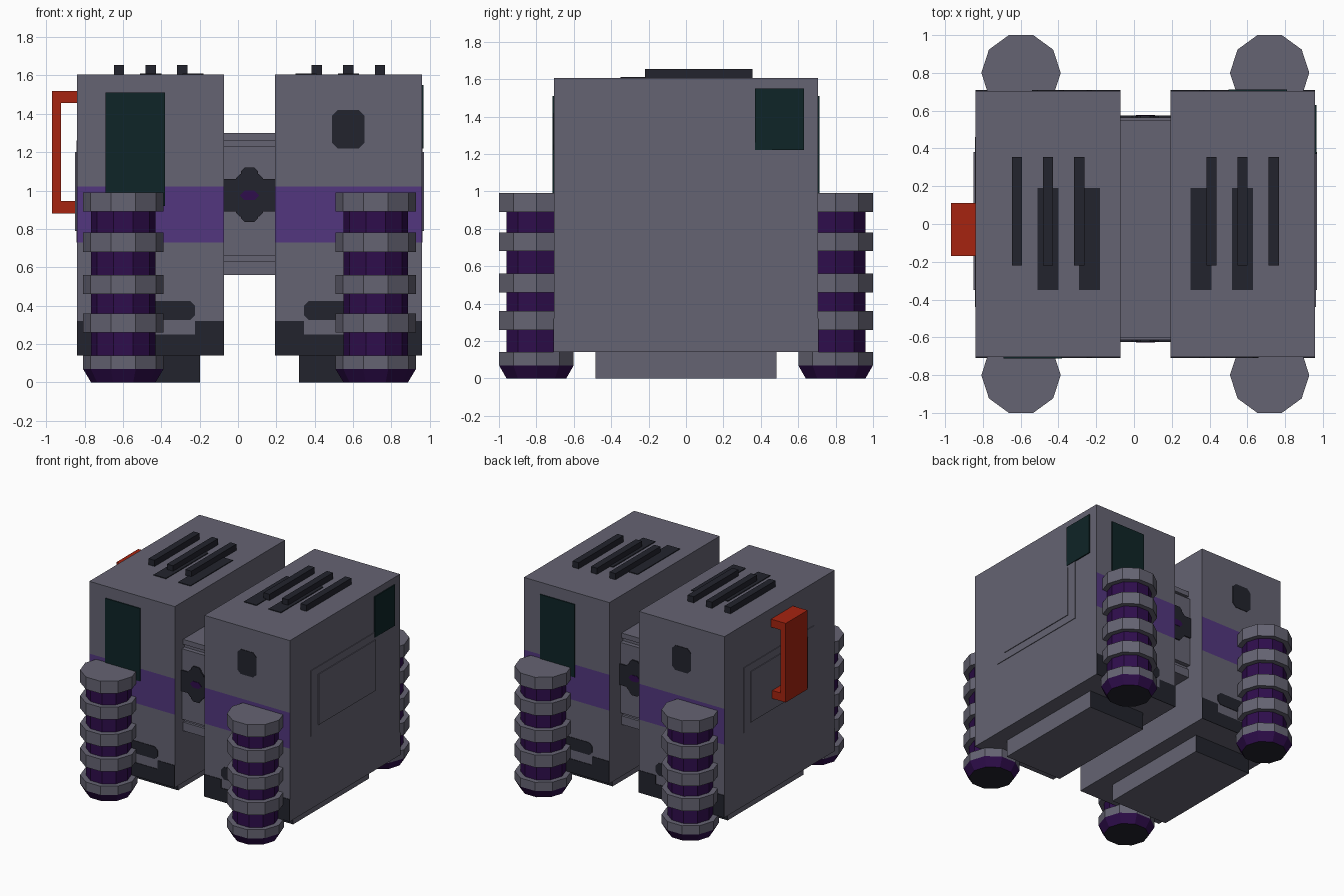
import bpy, bmesh, math
from mathutils import Vector

cube = bpy.data.objects.get("Cube")
if cube:
    bpy.data.objects.remove(cube)


def material(name, rgb):
    m = bpy.data.materials.new(name)
    m.use_nodes = True
    m.diffuse_color = (*rgb, 1)
    m.node_tree.nodes["Principled BSDF"].inputs["Base Color"].default_value = (*rgb, 1)
    return m


GRAY = material("warm gray", (0.130, 0.126, 0.170))
DARK = material("charcoal", (0.016, 0.017, 0.026))
BAND = material("band purple", (0.085, 0.037, 0.210))
DEEP = material("deep purple", (0.028, 0.004, 0.072))
GLASS = material("dark teal glass", (0.0045, 0.018, 0.020))
RED = material("handle red", (0.380, 0.017, 0.005))

MID = 0.06      # x of the centre line between the two towers
HALF = 0.515    # tower offset from the centre line
FACE = 0.705    # y of the tower fronts


def finish(bm, name, *mats):
    bmesh.ops.recalc_face_normals(bm, faces=bm.faces)
    me = bpy.data.meshes.new(name)
    bm.to_mesh(me)
    bm.free()
    for m in mats:
        me.materials.append(m)
    ob = bpy.data.objects.new(name, me)
    bpy.context.scene.collection.objects.link(ob)
    return ob


def box_mesh(x, y, z):
    bm = bmesh.new()
    bmesh.ops.create_cube(bm, size=1)
    for v in bm.verts:
        v.co = Vector([(a + b) / 2 + c * (b - a) for (a, b), c in zip((x, y, z), v.co)])
    return bm


def box(name, mat, x, y, z):
    return finish(box_mesh(x, y, z), name, mat)


def plate(name, mat, x, z, y, cut=0, thick=0.008):
    """Thin upright plate with chamfered corners, standing out from y."""
    (a, b), (c, d) = sorted(x), z
    pts = [(a + cut, c), (b - cut, c), (b, c + cut), (b, d - cut),
           (b - cut, d), (a + cut, d), (a, d - cut), (a, c + cut)]
    if not cut:
        pts = [(a, c), (b, c), (b, d), (a, d)]
    bm = bmesh.new()
    face = bm.faces.new([bm.verts.new((px, y, pz)) for px, pz in pts])
    out = bmesh.ops.extrude_face_region(bm, geom=[face])["geom"]
    shift = math.copysign(thick, y)
    for v in out:
        if isinstance(v, bmesh.types.BMVert):
            v.co.y += shift
    return finish(bm, name, mat)


def pillar(name, x, y):
    """Ten-sided ribbed column: rings, recessed cores and a tapered foot."""
    wide, core = 0.21, 0.168
    prof = [(core, 0), (wide, 0.07), (wide, 0.14)]
    for low, high in ((0.26, 0.36), (0.46, 0.56), (0.68, 0.78), (0.89, 0.99)):
        prof += [(core, prof[-1][1]), (core, low), (wide, low), (wide, high)]
    bm = bmesh.new()
    rings = [[bm.verts.new((x + r * math.cos(k * math.tau / 10),
                            y + r * math.sin(k * math.tau / 10), z))
              for k in range(10)] for r, z in prof]
    for i, (lo, hi) in enumerate(zip(rings, rings[1:])):
        purple = i == 0 or prof[i][0] == prof[i + 1][0] == core
        for k in range(10):
            f = bm.faces.new((lo[k], lo[k - 1], hi[k - 1], hi[k]))
            f.material_index = int(purple)
    bm.faces.new(rings[0]).material_index = 2
    bm.faces.new(rings[-1])
    return finish(bm, name, GRAY, DEEP, DARK)


# Towers with a purple band cut into the front and back faces
for s, side in ((-1, "right"), (1, "left")):
    cx = MID + s * HALF
    bm = box_mesh((cx - 0.383, cx + 0.383), (-FACE, FACE), (0.14, 1.605))
    for z in (0.73, 1.02):
        bmesh.ops.bisect_plane(bm, geom=bm.verts[:] + bm.edges[:] + bm.faces[:],
                               plane_co=(0, 0, z), plane_no=(0, 0, 1))
    bm.normal_update()
    for f in bm.faces:
        if abs(f.normal.y) > 0.9 and 0.73 < f.calc_center_median().z < 1.02:
            f.material_index = 1
    finish(bm, side + "_tower", GRAY, BAND)

    # Foot block with dark ends
    bm = box_mesh((cx - 0.258, cx + 0.258), (-0.485, 0.485), (0, 0.15))
    bm.normal_update()
    for f in bm.faces:
        f.material_index = int(abs(f.normal.y) > 0.9)
    finish(bm, side + "_foot", GRAY, DARK)

    # Layered outer side panel
    wall = cx + s * 0.383
    box(side + "_side_panel", GRAY, sorted((wall - s * 0.01, wall + s * 0.005)),
        (-0.44, 0.46), (0.73, 1.26))
    box(side + "_side_panel_inner", GRAY, sorted((wall, wall + s * 0.011)),
        (-0.35, 0.38), (0.79, 1.20))

    # Roof vents: three raised bars and flat dark strips
    for k, dx in enumerate((-0.165, 0, 0.165)):
        box(f"{side}_vent_bar_{k}", DARK, (cx + dx - 0.027, cx + dx + 0.027),
            (-0.22, 0.355), (1.6, 1.655))
    box(side + "_vent_strip_middle", DARK, (cx - 0.055, cx + 0.055),
        (-0.35, 0.19), (1.6, 1.611))
    edges = [cx - s * d for d in (0.165, 0.275)]
    box(side + "_vent_strip_inner", DARK, sorted(edges), (-0.35, 0.19), (1.6, 1.611))

    # Dark trim low on the front and back
    for y, end in ((-FACE, "front"), (FACE, "back")):
        tag = f"{side}_{end}"
        plate(tag + "_kick_band", DARK, (cx - 0.383, cx + 0.383), (0.14, 0.25), y, thick=0.004)
        for e in (-1, 1):
            plate(f"{tag}_kick_corner_{e}", DARK, (cx + e * 0.23, cx + e * 0.383),
                  (0.25, 0.32), y, thick=0.004)
        plate(tag + "_slot", DARK, (cx - 0.23, cx + 0.23), (0.325, 0.425), y, 0.025, 0.004)
        pillar(tag + "_pillar", MID + s * 0.658, math.copysign(0.8, y))

# Window and dark hatch, repeated half a turn round on the back
for s, end in ((1, "front"), (-1, "back")):
    y = -s * FACE
    plate(end + "_window", GLASS, (MID - s * 0.75, MID - s * 0.44), (0.92, 1.51), y)
    plate(end + "_hatch", DARK, (MID + s * 0.43, MID + s * 0.6), (1.22, 1.42), y, 0.03, 0.004)

# Side window
box("side_window", GLASS, (0.95, 0.967), (0.37, 0.63), (1.22, 1.55))

# Connector: core with cap slabs, a raised middle panel and emblems
LINK = (-0.08, 0.21)
box("connector_core", GRAY, LINK, (-0.58, 0.53), (0.60, 1.27))
box("connector_top_slab", GRAY, LINK, (-0.60, 0.55), (1.26, 1.30))
box("connector_bottom_slab", GRAY, LINK, (-0.60, 0.55), (0.56, 0.63))
box("connector_panel", GRAY, LINK, (-0.615, 0.565), (0.66, 1.23))
for y, end in ((-0.615, "front"), (0.565, "back")):
    plate(end + "_emblem_bar", DARK, (-0.075, 0.205), (0.89, 1.06), y, thick=0.009)
    plate(end + "_emblem_block", DARK, (-0.01, 0.13), (0.865, 1.085), y, 0.02, 0.009)
    plate(end + "_emblem_post", DARK, (0.015, 0.105), (0.835, 1.12), y, 0.02, 0.009)
    plate(end + "_emblem_gem", DEEP, (0.01, 0.11), (0.95, 1.0), y, 0.024, 0.013)

# Handle on the right side
box("handle_grip", RED, (-0.97, -0.922), (-0.17, 0.11), (0.88, 1.52))
for z, end in ((0.88, "lower"), (1.455, "upper")):
    box(f"handle_{end}_arm", RED, (-0.93, -0.83), (-0.17, 0.11), (z, z + 0.065))
